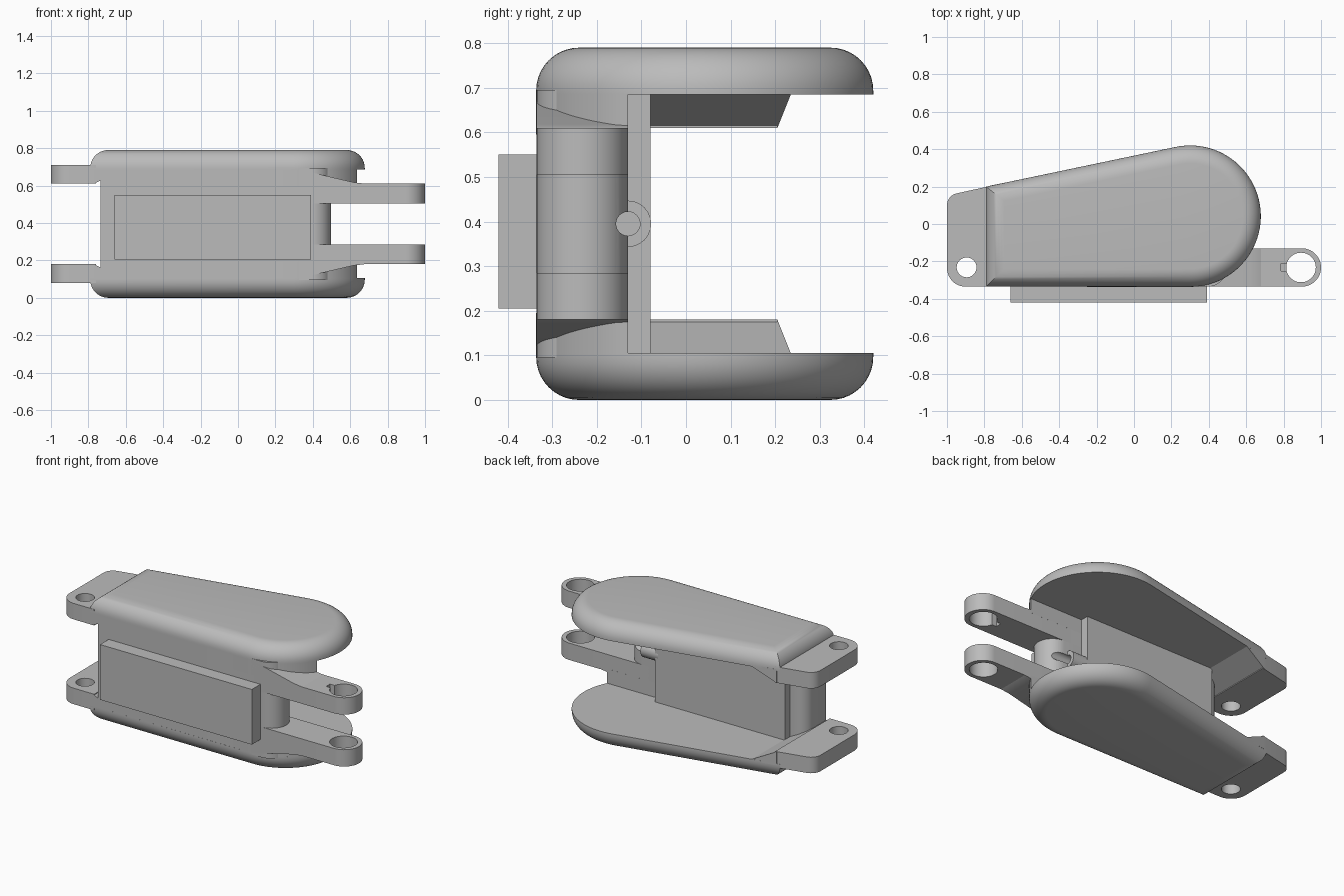
import bpy, bmesh
from math import cos, sin, radians, pi
from mathutils import Matrix

cube = bpy.data.objects.get("Cube")
if cube:
    bpy.data.objects.remove(cube, do_unlink=True)

MID = 0.395                    # height of the symmetry plane
FRONT, BACK = -0.335, -0.13    # depth range of the spine

grey = bpy.data.materials.new("matte_grey")
grey.use_nodes = True
COLOR = (0.5, 0.5, 0.5, 1)
grey.diffuse_color = COLOR
grey.node_tree.nodes["Principled BSDF"].inputs["Base Color"].default_value = COLOR


def arc(cx, cy, r, a0, a1, n=12):
    steps = [radians(a0 + (a1 - a0) * i / n) for i in range(n + 1)]
    return [(cx + r * cos(a), cy + r * sin(a)) for a in steps]


def prism(name, outline, lo, hi, axis="z", round_top=0):
    """Extrude an outline along z (xy outline) or along y (xz outline)."""
    bm = bmesh.new()
    place = (lambda a, b, t: (a, b, t)) if axis == "z" else (lambda a, b, t: (a, t, b))
    base = bm.faces.new([bm.verts.new(place(a, b, lo)) for a, b in outline])
    moved = bmesh.ops.extrude_face_region(bm, geom=[base], use_keep_orig=True)["geom"]
    top = [v for v in moved if isinstance(v, bmesh.types.BMVert)]
    shift = (0, 0, hi - lo) if axis == "z" else (0, hi - lo, 0)
    bmesh.ops.translate(bm, verts=top, vec=shift)
    bmesh.ops.recalc_face_normals(bm, faces=bm.faces)
    if round_top:
        edges = [e for e in bm.edges if all(v in top for v in e.verts)]
        bmesh.ops.bevel(bm, geom=edges, offset=round_top, segments=10, profile=0.5,
                        affect="EDGES", clamp_overlap=False)
    return finish(name, bm)


def finish(name, bm):
    mesh = bpy.data.meshes.new(name)
    bm.to_mesh(mesh)
    bm.free()
    mesh.materials.append(grey)
    obj = bpy.data.objects.new(name, mesh)
    obj.location.z = MID
    bpy.context.collection.objects.link(obj)
    return obj


def box(x0, x1, y0, y1):
    return [(x0, y0), (x1, y0), (x1, y1), (x0, y1)]


def activate(obj):
    bpy.ops.object.select_all(action="DESELECT")
    obj.select_set(True)
    bpy.context.view_layer.objects.active = obj


def cut(obj, cutter):
    cutter.hide_render = True
    bpy.context.view_layer.update()
    mod = obj.modifiers.new("cut", "BOOLEAN")
    mod.object = cutter
    mod.solver = "EXACT"
    activate(obj)
    bpy.ops.object.modifier_apply(modifier=mod.name)
    bpy.data.objects.remove(cutter, do_unlink=True)


def mirror(obj):
    mod = obj.modifiers.new("mirror", "MIRROR")
    mod.use_axis = (False, False, True)
    activate(obj)
    bpy.ops.object.modifier_apply(modifier=mod.name)


def smooth(obj):
    activate(obj)
    bpy.ops.object.shade_smooth_by_angle(angle=radians(32))


# Rounded outer side plates
plate_outline = [(-0.79, FRONT)] + arc(0.3, 0.042, 0.378, -90, 102, 48) + [(-0.79, 0.2)]
side_plate = prism("side_plates", plate_outline, 0.29, 0.395, round_top=0.096)

# Part of the side plate that reaches down to the fork, along the front only
skirt_outline = [(0.2, BACK), (0.2, FRONT)] + arc(0.3, 0.042, 0.378, -90, -27, 20)
skirt = prism("plate_skirts", skirt_outline, 0.2, 0.292)

# Hinge lugs on the right end, with the ramp that joins them to the plates
hinge_outline = (arc(-0.9, -0.235, 0.1, 180, 270) + [(-0.76, FRONT), (-0.76, 0.205)]
                 + arc(-0.935, 0.1, 0.065, 102, 180, 8))
hinge = prism("hinge_lugs", hinge_outline, 0.215, 0.315)
cut(hinge, prism("hole_cutter", arc(-0.895, -0.232, 0.053, 0, 352.5, 47), 0.1, 0.4))
ramp = prism("hinge_ramps", [(-0.77, 0.215), (-0.62, 0.29), (-0.62, 0.3), (-0.77, 0.3)],
             FRONT, 0.205, axis="y")
for v in ramp.data.vertices:   # follow the taper of the plate
    if v.co.x > -0.7 and v.co.y > 0:
        v.co.y = 0.235

# Fork lugs on the left end, with sloping shoulders
r = (BACK - FRONT) / 2
yc = (BACK + FRONT) / 2
fork_outline = [(0.35, FRONT)] + arc(1 - r, yc, r, -90, 90, 28) + [(0.35, BACK)]
fork = prism("fork_lugs", fork_outline, 0.11, 0.215)
cut(fork, prism("hole_cutter", arc(0.893, yc, 0.079, 0, 352.5, 47), 0.0, 0.3))
shoulder = prism("fork_shoulders", [(0.25, 0.2), (0.7, 0.2), (0.68, 0.215), (0.62, 0.222),
                                    (0.33, 0.29), (0.25, 0.29)], FRONT, BACK, axis="y")

for part in (side_plate, skirt, hinge, ramp, fork, shoulder):
    mirror(part)

# Key slot in the upper fork lug only
cut(fork, prism("slot_cutter", box(0.785, 0.85, -0.25, -0.212), 0.05, 0.3))

# Spine that joins the two plates, rounded at its ends
spine_outline = ([(-0.735, FRONT)] + arc(0.395, yc, r, -90, 90, 24)
                 + arc(-0.655, BACK - 0.08, 0.08, 90, 180, 10))
spine = prism("spine", spine_outline, -0.3, 0.3)

# Front pad and inner block
prism("front_pad", box(-0.66, 0.39, -0.42, FRONT), -0.19, 0.155)
prism("inner_block", box(-0.63, 0.27, BACK - 0.02, -0.08), -0.295, 0.295)


# Small cable tube running along the back of the spine
def rod(name, radius, x0, x1):
    bm = bmesh.new()
    turn = Matrix.Translation(((x0 + x1) / 2, BACK, 0)) @ Matrix.Rotation(pi / 2, 4, "Y")
    bmesh.ops.create_cone(bm, cap_ends=True, segments=24, radius1=radius, radius2=radius,
                          depth=x1 - x0, matrix=turn)
    return finish(name, bm)


tube = rod("cable_tube", 0.052, 0.25, 0.37)
cut(tube, rod("bore_cutter", 0.027, 0.3, 0.5))
cut(spine, rod("bore_cutter", 0.027, 0.3, 0.6))

for part in (side_plate, skirt, hinge, fork, shoulder, spine, tube):
    smooth(part)
